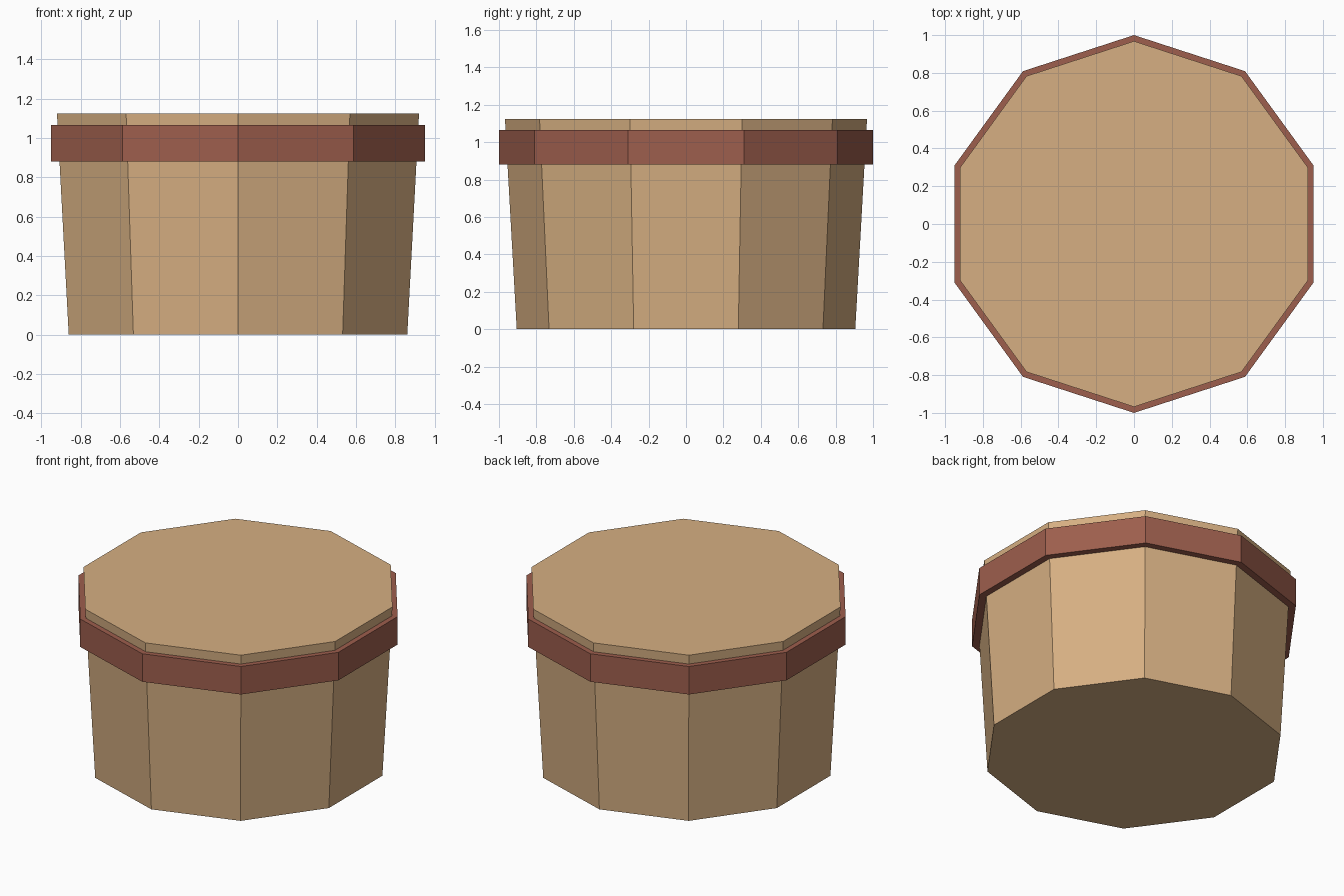
import bpy, bmesh, math

if "Cube" in bpy.data.objects:
    bpy.data.objects.remove(bpy.data.objects["Cube"])

SIDES = 10


def material(name, rgb):
    m = bpy.data.materials.new(name)
    m.diffuse_color = (*rgb, 1.0)
    m.use_nodes = True
    m.node_tree.nodes["Principled BSDF"].inputs["Base Color"].default_value = m.diffuse_color
    return m


def lathe(name, profile, mat, closed):
    """Sweep (radius, z) points round z; closed joins the last ring to the first,
    otherwise the two ends are capped."""
    bm = bmesh.new()
    rings = []
    for r, z in profile:
        ring = []
        for i in range(SIDES):
            a = math.pi / 2 + math.tau * i / SIDES   # a corner points along y
            ring.append(bm.verts.new((r * math.cos(a), r * math.sin(a), z)))
        rings.append(ring)
    pairs = list(zip(rings, rings[1:]))
    if closed:
        pairs.append((rings[-1], rings[0]))
    else:
        bm.faces.new(rings[0])
        bm.faces.new(rings[-1])
    for lo, hi in pairs:
        for i in range(SIDES):
            j = (i + 1) % SIDES
            bm.faces.new((lo[i], lo[j], hi[j], hi[i]))
    bmesh.ops.recalc_face_normals(bm, faces=bm.faces)
    mesh = bpy.data.meshes.new(name)
    bm.to_mesh(mesh)
    bm.free()
    mesh.materials.append(mat)
    obj = bpy.data.objects.new(name, mesh)
    bpy.context.collection.objects.link(obj)
    return obj


tan = material("tan", (0.672, 0.429, 0.223))
red_brown = material("red brown", (0.337, 0.112, 0.074))

# Tapered solid body
lathe("body", [(0.905, 0.0), (0.968, 1.125)], tan, closed=False)

# Raised band near the top, its inner wall just inside the body
lathe("band", [(0.95, 0.88), (1.0, 0.88), (1.0, 1.065), (0.96, 1.065)], red_brown, closed=True)
